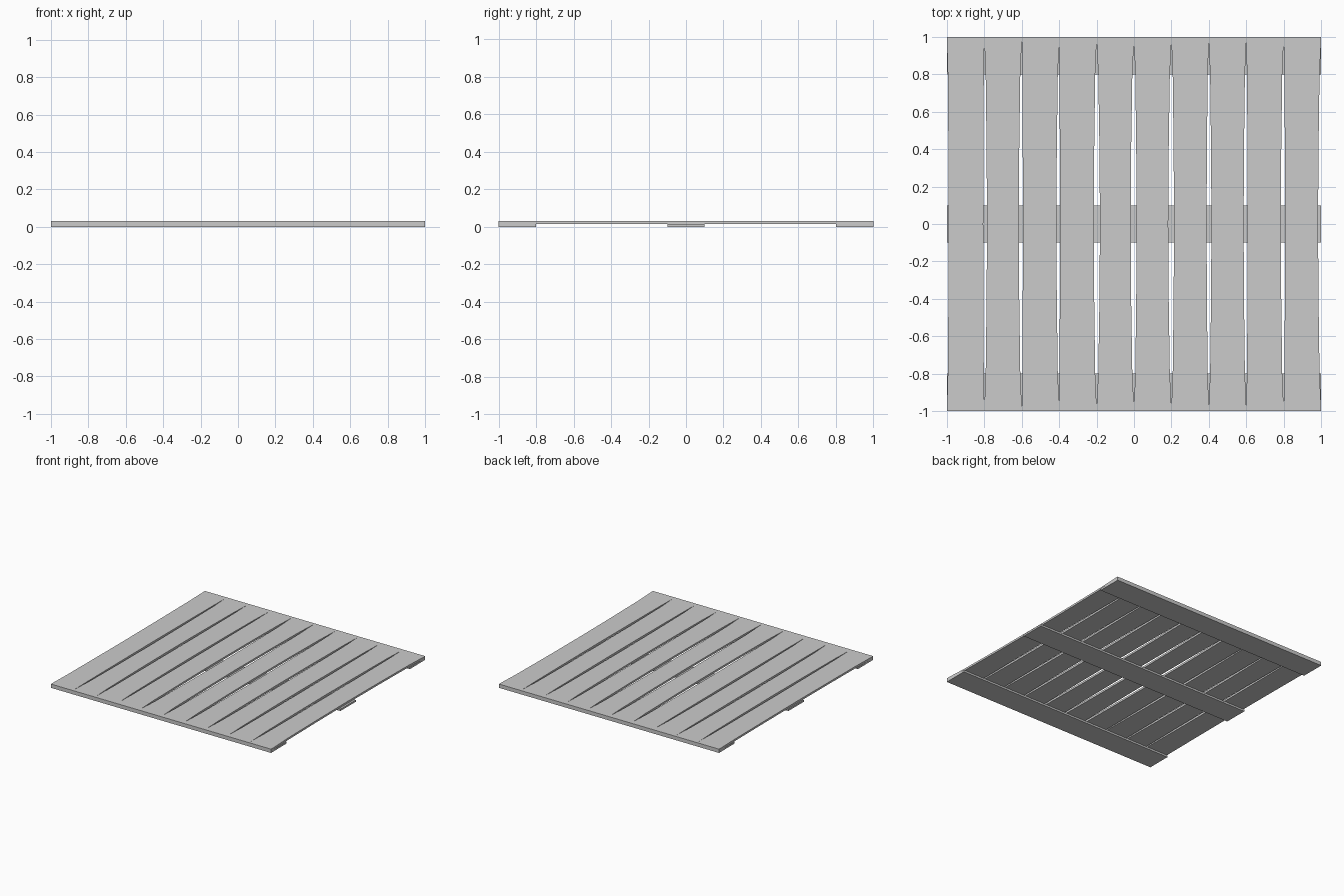
import bpy
import bmesh

if "Cube" in bpy.data.objects:
    bpy.data.objects.remove(bpy.data.objects["Cube"])

TOP, SPLIT = 0.031, 0.015


def prism(name, outline, z0, z1):
    """Extrude a flat outline between two heights."""
    bm = bmesh.new()
    face = bm.faces.new([bm.verts.new((x, y, z0)) for x, y in outline])
    ext = bmesh.ops.extrude_face_region(bm, geom=[face])
    for v in ext["geom"]:
        if isinstance(v, bmesh.types.BMVert):
            v.co.z = z1
    bmesh.ops.recalc_face_normals(bm, faces=bm.faces)
    mesh = bpy.data.meshes.new(name)
    bm.to_mesh(mesh)
    bm.free()
    obj = bpy.data.objects.new(name, mesh)
    bpy.context.collection.objects.link(obj)
    return obj


# Per joint: gap to the left and to the right of the joint line at mid length
gaps = [(0, 0.009), (0.006, 0.014), (0.016, 0.006), (0.015, 0.004),
        (0.015, 0.018), (0.018, 0.014), (0.017, 0.014), (0.012, 0.014),
        (0.014, 0.008), (0.015, 0.008), (0.016, 0)]
# Y stations with the share of the gap and where the gaps close
stations = [(-0.975, 0), (-0.8, 0.5), (-0.4, 0.85), (0, 1),
            (0.4, 0.85), (0.8, 0.5), (0.975, 0)]

# Planks, slightly waisted
for i in range(10):
    xl, xr = -1 + 0.2 * i, -0.8 + 0.2 * i
    gl, gr = gaps[i][1], gaps[i + 1][0]
    left = [(xl, -1)] + [(xl + gl * k, y) for y, k in stations] + [(xl, 1)]
    right = [(xr, -1)] + [(xr - gr * k, y) for y, k in stations] + [(xr, 1)]
    prism(f"plank_{i + 1}", right + left[::-1], SPLIT, TOP)

# Cross battens underneath
for name, y in (("front_batten", -0.9), ("middle_batten", 0), ("back_batten", 0.9)):
    prism(name, [(-1, y - 0.1), (1, y - 0.1), (1, y + 0.1), (-1, y + 0.1)], 0, SPLIT)
